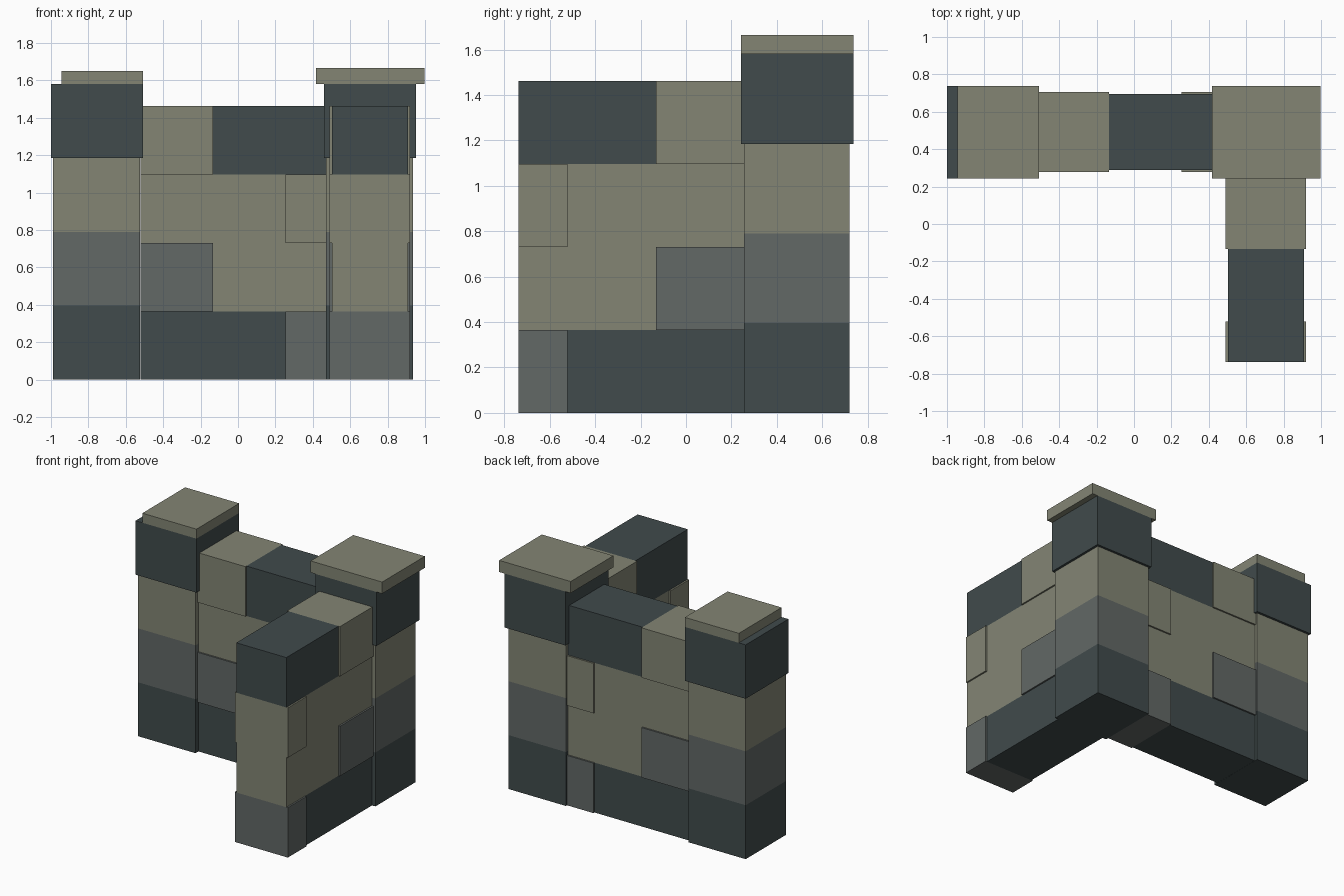
import bpy, bmesh

if "Cube" in bpy.data.objects:
    bpy.data.objects.remove(bpy.data.objects["Cube"])


def material(name, rgb):
    m = bpy.data.materials.new(name)
    m.diffuse_color = (*rgb, 1.0)
    m.use_nodes = True
    m.node_tree.nodes["Principled BSDF"].inputs["Base Color"].default_value = m.diffuse_color
    return m


BEIGE = material("beige stone", (0.228, 0.235, 0.175))
GREY = material("mid grey stone", (0.122, 0.138, 0.133))
DARK = material("dark slate stone", (0.052, 0.070, 0.072))


def box(name, x, y, z, mat):
    """Axis-aligned block from (min, max) ranges."""
    bm = bmesh.new()
    bmesh.ops.create_cube(bm, size=1.0)
    for v in bm.verts:
        v.co = [r[0] if c < 0 else r[1] for c, r in zip(v.co, (x, y, z))]
    mesh = bpy.data.meshes.new(name)
    bm.to_mesh(mesh)
    bm.free()
    mesh.materials.append(mat)
    ob = bpy.data.objects.new(name, mesh)
    bpy.context.collection.objects.link(ob)
    return ob


# Pillars: three stacked courses, a wider head block and a thin cap slab
PILLAR_Y = (0.255, 0.72)
HEAD_Y = (0.243, 0.738)
COURSE = 1.185 / 3
for side, shaft, head, cap, cap_top in (
        ("left", (-0.988, -0.523), (-1.0, -0.507), (-0.945, -0.507), 1.65),
        ("right", (0.47, 0.935), (0.46, 0.953), (0.418, 0.998), 1.665)):
    for i, mat in enumerate((DARK, GREY, BEIGE)):
        box(f"{side}_pillar_course_{i + 1}", shaft, PILLAR_Y,
            (i * COURSE, (i + 1) * COURSE), mat)
    box(f"{side}_pillar_head", head, HEAD_Y, (1.185, 1.58), DARK)
    box(f"{side}_pillar_cap", cap, HEAD_Y, (1.58, cap_top), BEIGE)

# Wall courses, measured along the wall from its start pillar:
# (start, end, material, stands proud)
LENGTH = 0.992
ROWS = (
    ((0, 0.777, DARK, False), (0.777, LENGTH, GREY, True)),
    ((0, 0.388, GREY, True), (0.388, LENGTH, BEIGE, False)),
    ((0, 0.777, BEIGE, False), (0.777, LENGTH, BEIGE, True)),
    ((0, 0.388, BEIGE, True), (0.388, LENGTH, DARK, False)),
)
ROW_H = 1.462 / 4
for r, row in enumerate(ROWS):
    z = (r * ROW_H, (r + 1) * ROW_H)
    for k, (a, b, mat, proud) in enumerate(row):
        half = 0.215 if proud else 0.203
        # back wall runs along x, side wall runs toward the front
        box(f"back_wall_block_{r + 1}_{k + 1}", (a - 0.522, b - 0.522),
            (0.492 - half, 0.492 + half), z, mat)
        box(f"side_wall_block_{r + 1}_{k + 1}", (0.705 - half, 0.705 + half),
            (0.255 - b, 0.255 - a), z, mat)
